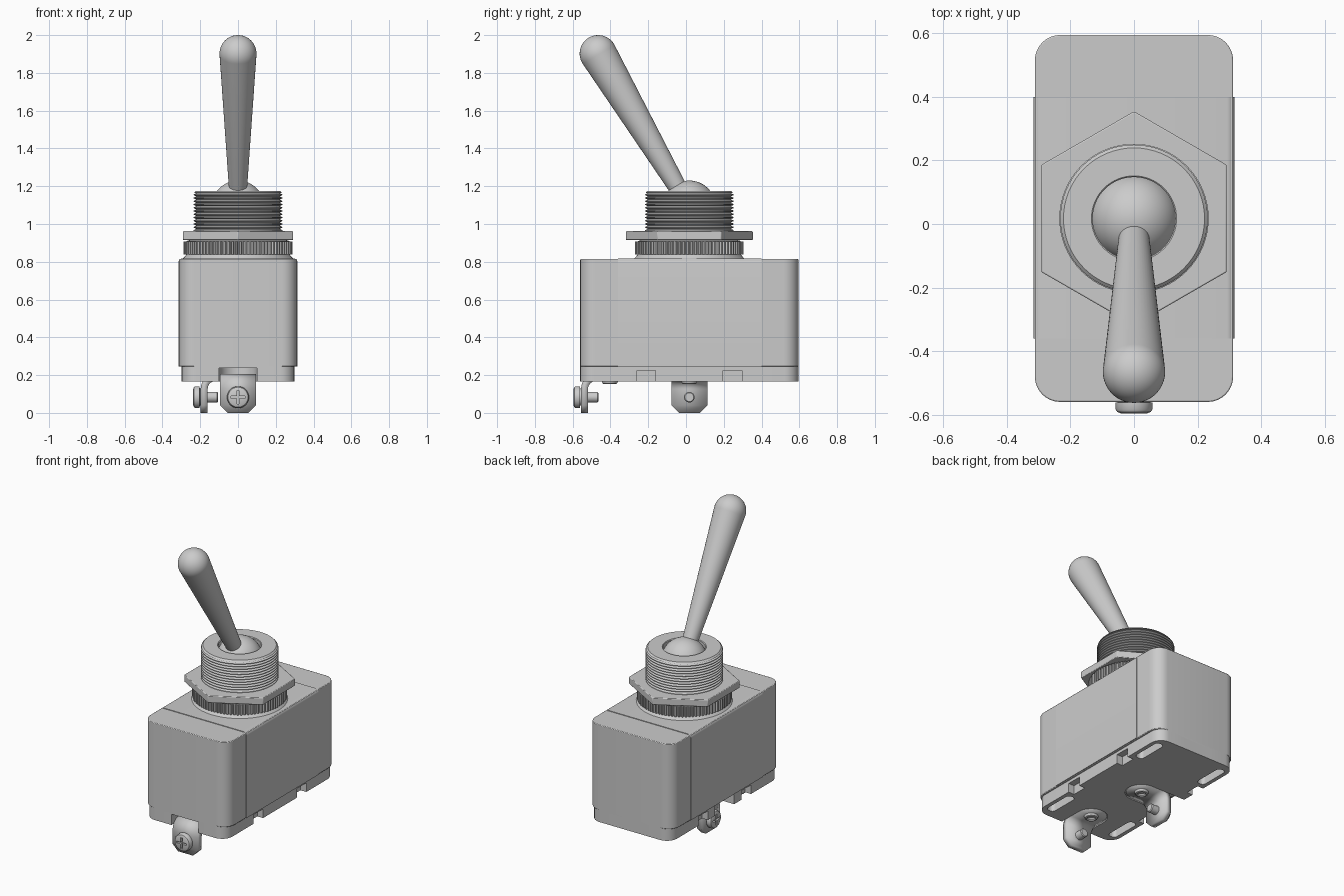
import bpy, bmesh, math
from mathutils import Matrix, Vector

if "Cube" in bpy.data.objects:
    bpy.data.objects.remove(bpy.data.objects["Cube"])

CY = 0.0175  # y of the body and bushing centre


def finish(bm, name, matrix=None, bevel=0.0, angle=32):
    if matrix is not None:
        bm.transform(matrix)
    bmesh.ops.recalc_face_normals(bm, faces=bm.faces)
    me = bpy.data.meshes.new(name)
    bm.to_mesh(me)
    bm.free()
    ob = bpy.data.objects.new(name, me)
    bpy.context.collection.objects.link(ob)
    if bevel:
        m = ob.modifiers.new("bevel", "BEVEL")
        m.width, m.segments, m.limit_method = bevel, 2, "ANGLE"
        m.angle_limit = math.radians(40)
    smooth(ob, angle)
    return ob


def smooth(ob, angle=32):
    bpy.ops.object.select_all(action="DESELECT")
    ob.select_set(True)
    bpy.context.view_layer.objects.active = ob
    bpy.ops.object.shade_smooth_by_angle(angle=math.radians(angle))


def prism(name, outline, z0, z1, matrix=None, bevel=0.0):
    bm = bmesh.new()
    f = bm.faces.new([bm.verts.new((x, y, z0)) for x, y in outline])
    top = bmesh.ops.extrude_face_region(bm, geom=[f])["geom"]
    bmesh.ops.translate(bm, vec=(0, 0, z1 - z0),
                        verts=[v for v in top if isinstance(v, bmesh.types.BMVert)])
    return finish(bm, name, matrix, bevel)


def lathe(name, profile, matrix=None, n=64, closed=False, angle=32):
    """Spin (radius, z) points about z; points on the axis become poles."""
    bm = bmesh.new()
    rings = []
    for r, z in profile:
        if r < 1e-6:
            rings.append([bm.verts.new((0, 0, z))] * n)
        else:
            rings.append([bm.verts.new((r * math.cos(2 * math.pi * i / n),
                                        r * math.sin(2 * math.pi * i / n), z)) for i in range(n)])
    pairs = list(zip(rings, rings[1:])) + ([(rings[-1], rings[0])] if closed else [])
    for a, b in pairs:
        for i in range(n):
            j = (i + 1) % n
            vs = list(dict.fromkeys([a[i], a[j], b[j], b[i]]))
            if len(vs) > 2:
                bm.faces.new(vs)
    return finish(bm, name, matrix, angle=angle)


def arc(cx, cy, r, a0, a1, n=8):
    return [(cx + r * math.cos(math.radians(a0 + (a1 - a0) * i / n)),
             cy + r * math.sin(math.radians(a0 + (a1 - a0) * i / n))) for i in range(n + 1)]


def rounded(x0, x1, y0, y1, r):
    return (arc(x1 - r, y1 - r, r, 0, 90) + arc(x0 + r, y1 - r, r, 90, 180)
            + arc(x0 + r, y0 + r, r, 180, 270) + arc(x1 - r, y0 + r, r, 270, 360))


def cut(target, cutter):
    m = target.modifiers.new("cut", "BOOLEAN")
    m.object, m.operation, m.solver = cutter, "DIFFERENCE", "EXACT"
    bpy.context.view_layer.objects.active = target
    bpy.ops.object.modifier_apply(modifier=m.name)
    bpy.data.objects.remove(cutter)


def at(x, y, z=0.0):
    return Matrix.Translation((x, y, z))


# housing, and the sheet cover wrapped over its middle
prism("housing", rounded(-0.312, 0.312, -0.56, 0.595, 0.08), 0.245, 0.814, bevel=0.004)
section = [(-0.316, 0.246), (0.316, 0.246)] + arc(0.292, 0.794, 0.024, 0, 90, 5) \
    + arc(-0.292, 0.794, 0.024, 90, 180, 5)
prism("cover", section, -0.40, 0.36, Matrix.Rotation(math.radians(90), 4, "X"))

# base with side notches, terminal pockets and corner slots
base = prism("base", rounded(-0.298, 0.298, -0.56, 0.595, 0.075), 0.165, 0.25)
for sx in (-1, 1):
    for sy in (-1, 1):
        ny = CY + sy * 0.228
        x0, x1 = sorted((sx * 0.255, sx * 0.35))
        cut(base, prism("notch_cutter", [(x0, ny - .05), (x1, ny - .05), (x1, ny + .05), (x0, ny + .05)],
                        0.1, 0.225))
        a, b = sorted((sx * 0.215, sx * 0.272))
        c, d = sorted((CY + sy * 0.31, CY + sy * 0.525))
        cut(base, prism("slot_cutter", rounded(a, b, c, d, 0.024), 0.1, 0.225))
pocket = [(-0.1, -0.3), (0.1, -0.3)] + arc(0, 0, 0.1, 0, 180, 16)
for x, y, turn in ((0, -0.403, 0), (0, 0.438, 180), (-0.045, CY, -90)):
    cut(base, prism("pocket_cutter", pocket, 0.1, 0.237,
                    at(x, y) @ Matrix.Rotation(math.radians(turn), 4, "Z")))
smooth(base)


# bent terminal tabs with rivet and screw
def terminal(prefix, x, y, turn):
    place = at(x, y) @ Matrix.Rotation(math.radians(turn), 4, "Z")
    zt, vt, r = 0.187, -0.134, 0.06
    path = [(0.094 * math.cos(math.radians(t)), zt, 0.095 * math.sin(math.radians(t)))
            for t in (4, 15, 30, 45, 60, 75, 90)]
    path += [(v, z, 0.095) for v, z in arc(vt + r, zt - r, r, 90, 180)]
    path += [(vt, 0.04, 0.095), (vt, 0.0, 0.055)]
    bm = bmesh.new()
    rows = [(bm.verts.new((-w, v, z)), bm.verts.new((w, v, z))) for v, z, w in path]
    for a, b in zip(rows, rows[1:]):
        bm.faces.new((a[0], a[1], b[1], b[0]))
    tab = finish(bm, prefix + "_terminal", place)
    m = tab.modifiers.new("thickness", "SOLIDIFY")
    m.thickness, m.offset = 0.037, 0
    lathe(prefix + "_rivet", [(0.022, 0.18), (0.022, 0.158), (0.029, 0.152), (0.038, 0.155),
                              (0.044, 0.17), (0.044, 0.18)], place, 24, True)
    # screw axis: local z points outward through the tab
    screw = place @ at(0, -0.152, 0.083) @ Matrix.Rotation(math.radians(90), 4, "X")
    head = lathe(prefix + "_screw_head", [(0, -0.004), (0.045, -0.004), (0.045, 0.005), (0.058, 0.007),
                                          (0.058, 0.028), (0.053, 0.036), (0.042, 0.041), (0, 0.042)],
                 screw, 32)
    l, w = 0.036, 0.006
    cross = [(l, -w), (l, w), (w, w), (w, l), (-w, l), (-w, w),
             (-l, w), (-l, -w), (-w, -w), (-w, -l), (w, -l), (w, -w)]
    cut(head, prism("cross_cutter", cross, 0.025, 0.06, screw))
    smooth(head)
    lathe(prefix + "_screw_shank", [(0, -0.091), (0.023, -0.091), (0.028, -0.086), (0.028, 0), (0, 0)],
          screw, 24)


terminal("front", 0, -0.403, 0)
terminal("side", -0.045, CY, -90)

# collar below the nut
lathe("collar", [(0, 0.81), (0.3, 0.81), (0.283, 0.826), (0.272, 0.84), (0.272, 0.91), (0.22, 0.925), (0, 0.925)],
      at(0, CY))

# knurled ring
teeth = 84
knurl = []
for i in range(teeth):
    for k, r in ((0, 0.275), (0.25, 0.275), (0.45, 0.288), (0.8, 0.288)):
        t = 2 * math.pi * (i + k) / teeth
        knurl.append((r * math.cos(t), r * math.sin(t)))
prism("knurled_ring", knurl, 0.838, 0.908, at(0, CY))

# hex nut with points toward front and back
hexagon = [(0.337 * math.cos(math.radians(30 + 60 * i)), 0.337 * math.sin(math.radians(30 + 60 * i)))
           for i in range(6)]
prism("hex_nut", hexagon, 0.915, 0.962, at(0, CY), bevel=0.004)

# threaded bushing with an open mouth
thread = [(0, 0.9), (0.222, 0.9), (0.222, 0.955)]
pitch, count = 0.0172, 12
for i in range(count):
    z = 0.957 + i * pitch
    thread += [(0.220, z), (0.235, z + pitch * 0.4), (0.235, z + pitch * 0.6), (0.220, z + pitch)]
thread = [p for i, p in enumerate(thread) if i == 0 or p != thread[i - 1]]
thread += [(0.232, 1.166), (0.222, 1.176), (0.134, 1.176), (0.130, 1.172), (0.130, 1.11), (0, 1.11)]
lathe("threaded_bushing", thread, at(0, CY), angle=25)

# pivot ball
lathe("pivot_ball", [(max(0.0, x), y) for x, y in arc(0, 0, 0.14, -90, 90, 24)], at(0, CY, 1.09), 48)

# tapered lever with a round tip, tilted to the front
tip = Vector((0, -0.465, 1.902))
axis = tip - Vector((0, CY, 1.09))
length = axis.length
lever = [(0, 0.05), (0.044, 0.05)] + [(max(0.0, x), y) for x, y in arc(0, length, 0.098, -3, 90, 16)]
lathe("lever", lever, at(0, CY, 1.09) @ axis.to_track_quat("Z", "Y").to_matrix().to_4x4(), 48)
